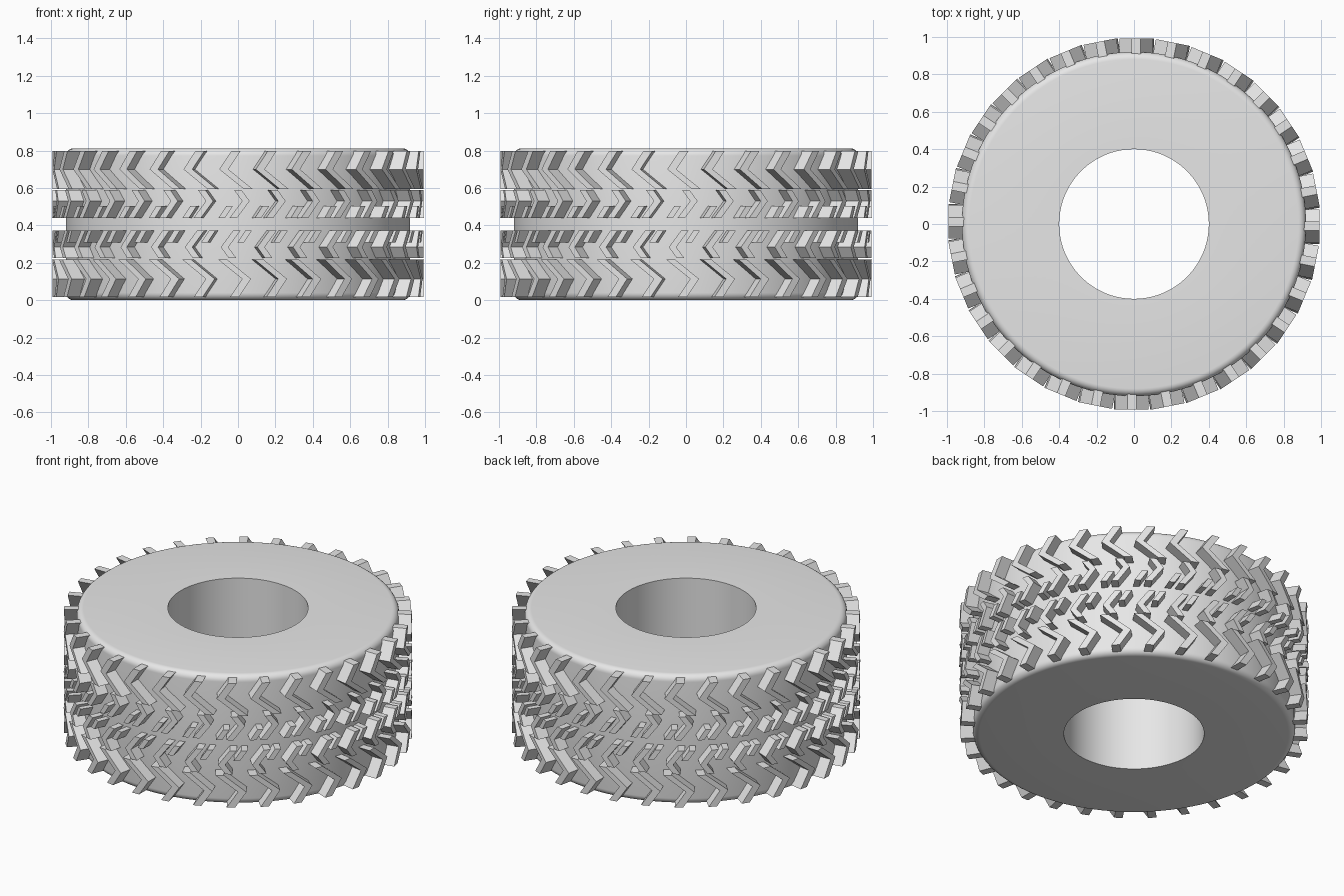
import bpy, bmesh, math
from mathutils import Matrix, Vector

cube = bpy.data.objects.get("Cube")
if cube:
    bpy.data.objects.remove(cube, do_unlink=True)

HEIGHT, MID = 0.812, 0.407
OUTER, BORE, ROUND = 0.92, 0.40, 0.04
COUNT = 32                        # tread blocks around the tyre
INNER_FACE, OUTER_FACE = 0.895, 0.992

rubber = bpy.data.materials.new("grey_rubber")
rubber.use_nodes = True
rubber.diffuse_color = (0.8, 0.8, 0.8, 1)
rubber.node_tree.nodes["Principled BSDF"].inputs["Base Color"].default_value = (0.8, 0.8, 0.8, 1)


def make_object(name, bm):
    bmesh.ops.recalc_face_normals(bm, faces=bm.faces)
    mesh = bpy.data.meshes.new(name)
    bm.to_mesh(mesh)
    bm.free()
    obj = bpy.data.objects.new(name, mesh)
    bpy.context.collection.objects.link(obj)
    mesh.materials.append(rubber)
    return obj


def tyre_body(segments=128, steps=6):
    # Closed cross-section: bore, flat sidewalls and rounded shoulders
    section = [(BORE, HEIGHT), (BORE, 0)]
    for low, start in ((True, -90), (False, 0)):
        cz = ROUND if low else HEIGHT - ROUND
        for i in range(steps + 1):
            a = math.radians(start + 90 * i / steps)
            section.append((OUTER - ROUND + ROUND * math.cos(a), cz + ROUND * math.sin(a)))
    bm = bmesh.new()
    rings = []
    for s in range(segments):
        a = math.tau * s / segments
        rings.append([bm.verts.new((r * math.cos(a), r * math.sin(a), z)) for r, z in section])
    n = len(section)
    for s in range(segments):
        a, b = rings[s], rings[(s + 1) % segments]
        for i in range(n):
            j = (i + 1) % n
            bm.faces.new((a[i], b[i], b[j], a[j]))
    return make_object("tyre_body", bm)


def tread_row(name, left_edge, width, flipped=False, shift=0.0):
    # Bent bar outlined by its left edge, repeated around the tyre
    outline = left_edge + [(u + width, z) for u, z in reversed(left_edge)]
    if flipped:
        outline = [(shift - u, 2 * MID - z) for u, z in outline]
    bm = bmesh.new()
    for k in range(COUNT):
        turn = Matrix.Rotation(math.tau * k / COUNT, 3, 'Z')
        inner, outer = [[bm.verts.new(turn @ Vector((u, -r, z))) for u, z in outline]
                        for r in (INNER_FACE, OUTER_FACE)]
        half = len(left_edge)
        last = len(outline) - 1
        for i in range(half - 1):
            for ring in (inner, outer):
                bm.faces.new((ring[i], ring[i + 1], ring[last - i - 1], ring[last - i]))
        for i in range(last + 1):
            j = (i + 1) % (last + 1)
            bm.faces.new((inner[i], inner[j], outer[j], outer[i]))
    return make_object(name, bm)


body = tyre_body()
bpy.ops.object.select_all(action='DESELECT')
body.select_set(True)
bpy.context.view_layer.objects.active = body
bpy.ops.object.shade_smooth_by_angle(angle=math.radians(30))

# Left edges of the bars as (sideways, height)
shoulder = [(-0.035, 0.797), (-0.10, 0.70), (0.03, 0.595)]
centre = [(-0.02, 0.588), (0.022, 0.53), (-0.045, 0.44)]
short = [(-0.062, 0.505), (-0.105, 0.44)]

for side, flip in (("upper", False), ("lower", True)):
    shift = -0.03 if flip else 0.0
    tread_row(side + "_shoulder_chevrons", shoulder, 0.048, flip, shift)
    tread_row(side + "_centre_chevrons", centre, 0.04, flip, shift)
    tread_row(side + "_short_bars", short, 0.035, flip, shift)
